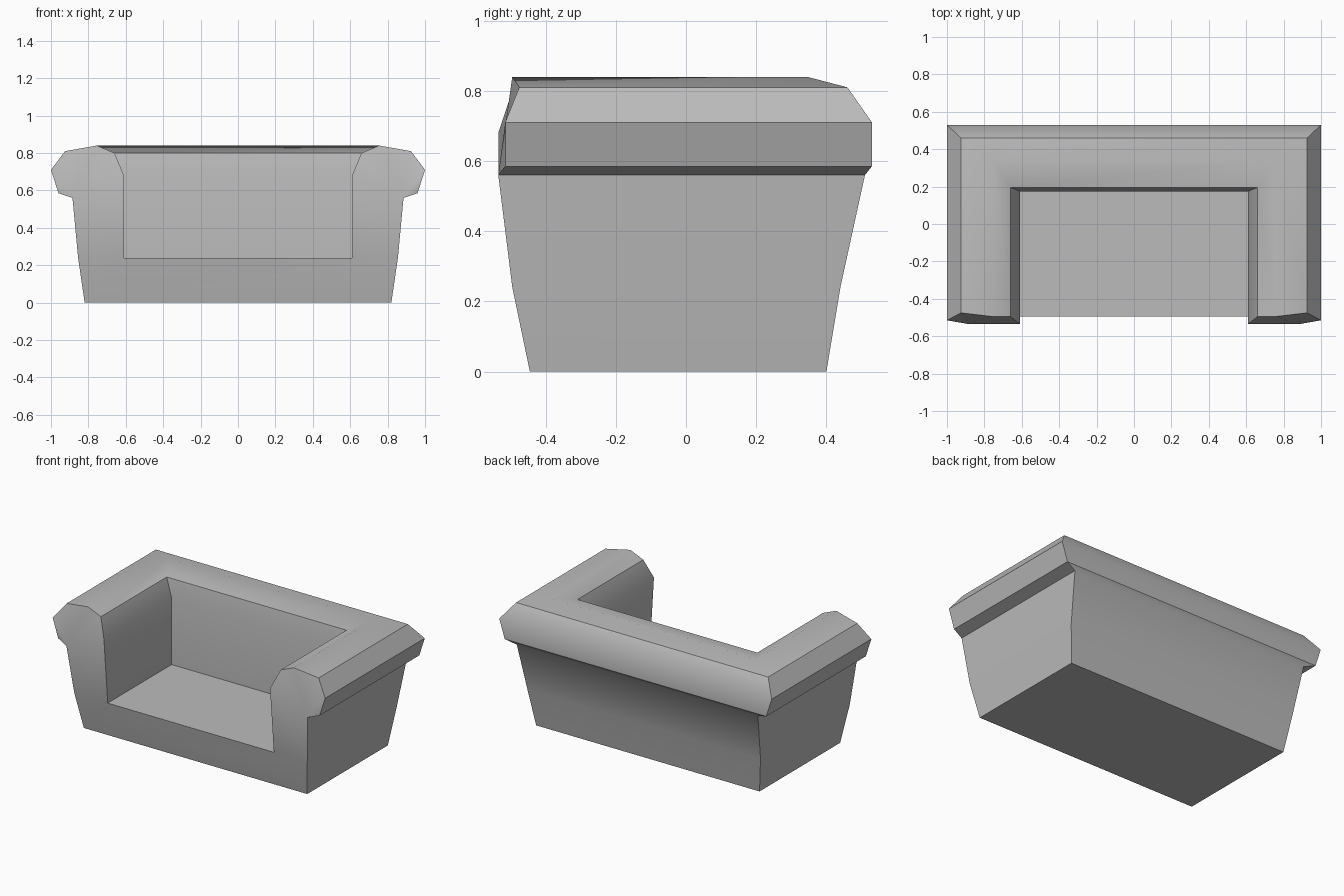
import bpy
import bmesh
import math

cube = bpy.data.objects.get("Cube")
if cube:
    bpy.data.objects.remove(cube)

# Upholstery colour
grey = bpy.data.materials.new("grey_upholstery")
grey.use_nodes = True
colour = (0.5, 0.5, 0.5, 1)
grey.diffuse_color = colour
grey.node_tree.nodes["Principled BSDF"].inputs["Base Color"].default_value = colour

# Cross-section from outer foot, over the padded roll, down to the seat:
# half width, front y, back y, height
section = [
    (0.82, -0.445, 0.40, 0),
    (0.855, -0.495, 0.44, 0.24),
    (0.885, -0.535, 0.51, 0.56),
    (0.96, -0.515, 0.53, 0.585),
    (1.0, -0.515, 0.53, 0.71),
    (0.925, -0.475, 0.46, 0.81),
    (0.755, -0.495, 0.345, 0.84),
    (0.66, -0.495, 0.195, 0.80),
    (0.61, -0.535, 0.175, 0.68),
    (0.61, -0.495, 0.175, 0.24),
]

bm = bmesh.new()
rows = []
for x, front, back, z in section:
    path = [(x, front), (x, back), (-x, back), (-x, front)]
    rows.append([bm.verts.new((px, py, z)) for px, py in path])

# Arms and backrest: the section swept round three sides
for low, high in zip(rows, rows[1:]):
    for i in range(3):
        bm.faces.new((low[i], low[i + 1], high[i + 1], high[i]))

# Underside and seat
bm.faces.new(rows[0])
bm.faces.new(rows[-1])

# Front panel below the seat
bm.faces.new([rows[r][s] for r, s in ((0, 0), (1, 0), (9, 0), (9, 3), (1, 3), (0, 3))])

# Arm fronts: a lower panel and a rounded cap on each side
for side in (0, 3):
    bm.faces.new([rows[r][side] for r in (1, 2, 8, 9)])
    for r in range(3, 8):
        bm.faces.new([rows[k][side] for k in (2, r, r + 1)])

bmesh.ops.recalc_face_normals(bm, faces=bm.faces)
mesh = bpy.data.meshes.new("sofa_body")
bm.to_mesh(mesh)
bm.free()
mesh.materials.append(grey)

sofa = bpy.data.objects.new("sofa_body", mesh)
bpy.context.collection.objects.link(sofa)
bpy.ops.object.select_all(action="DESELECT")
sofa.select_set(True)
bpy.context.view_layer.objects.active = sofa
bpy.ops.object.shade_smooth_by_angle(angle=math.radians(38))
